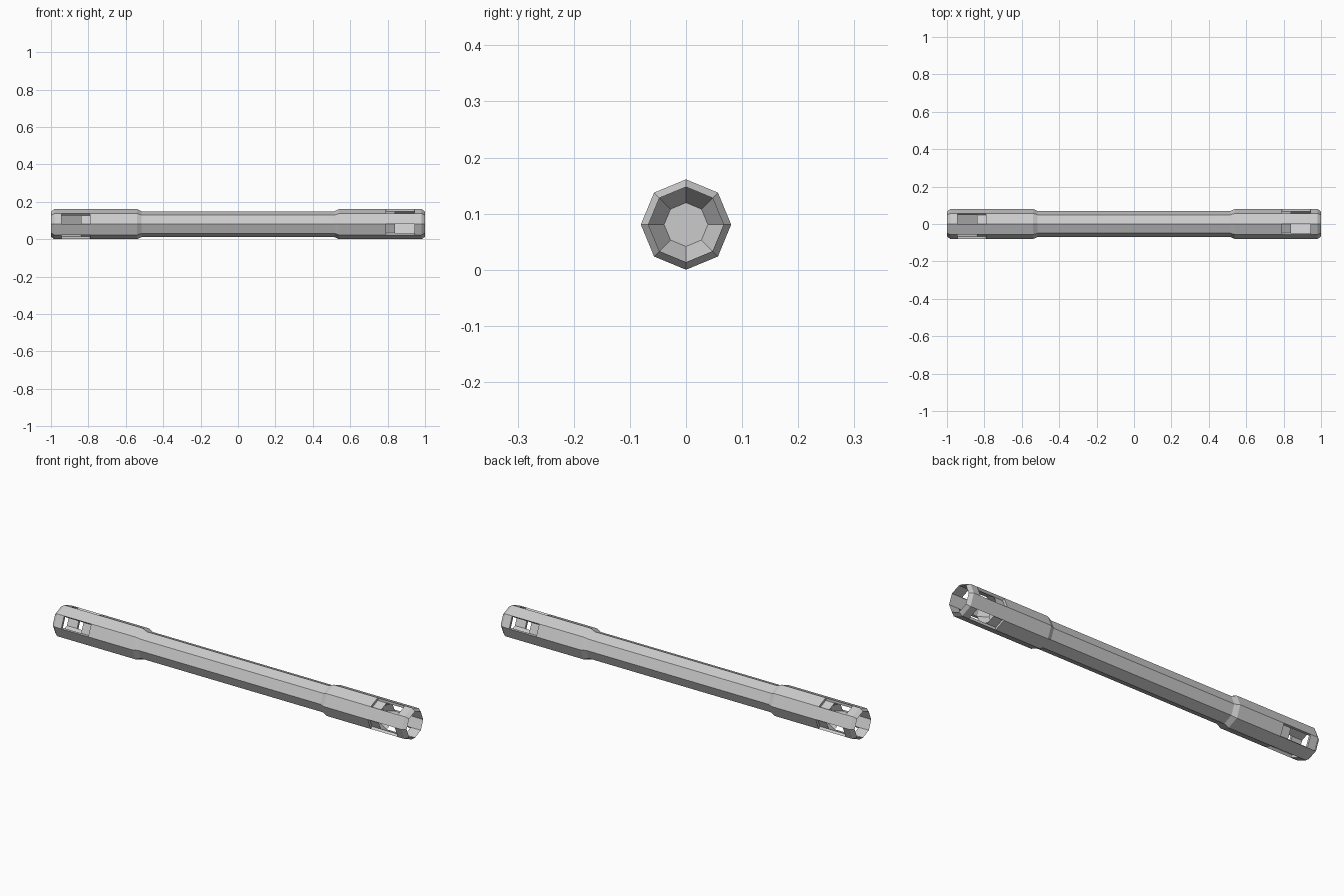
import bpy, bmesh, math

if "Cube" in bpy.data.objects:
    bpy.data.objects.remove(bpy.data.objects["Cube"])

R, BORE, MID, FLOOR, CZ = 0.0805, 0.067, 0.069, 0.039, 0.0805
bm = bmesh.new()


def ring(x, r):
    """Octagonal ring around the x axis, corners up/down/left/right."""
    return [bm.verts.new((x, r * math.cos(k * math.pi / 4), CZ + r * math.sin(k * math.pi / 4)))
            for k in range(8)]


def bridge(a, b, faces=range(8)):
    for k in faces:
        j = (k + 1) % 8
        bm.faces.new((a[k], a[j], b[j], b[k]))


def end(s, windows):
    """Hollow socket end with four alternate windows; returns its shaft ring."""
    solid = [k for k in range(8) if k not in windows]
    shaft = ring(s * 0.515, MID)
    shoulder = ring(s * 0.54, R)
    out_a, out_b = ring(s * 0.79, R), ring(s * 0.943, R)
    chamfer, mouth = ring(s * 0.982, R), ring(s, BORE)
    in_b, in_a = ring(s * 0.943, BORE), ring(s * 0.84, BORE)
    shelf, base = ring(s * 0.79, BORE), ring(s * 0.795, FLOOR)
    # outer skin, rim and bore
    bridge(shaft, shoulder)
    bridge(shoulder, out_a)
    bridge(out_a, out_b, solid)
    bridge(out_b, chamfer)
    bridge(chamfer, mouth)
    bridge(mouth, in_b)
    bridge(in_b, in_a, solid)
    # funnel bottom of the socket
    bridge(in_a, base)
    bm.faces.new(base)
    # window recess: shelf, end walls, side walls
    bridge(in_a, shelf, windows)
    bridge(out_a, shelf, windows)
    bridge(out_b, in_b, windows)
    for k in windows:
        for c in (k, (k + 1) % 8):
            bm.faces.new((out_a[c], out_b[c], in_b[c], in_a[c], shelf[c]))
    return shaft


# right windows include lower front face, left windows include upper front face
right = end(1, [0, 2, 4, 6])
left = end(-1, [1, 3, 5, 7])
bridge(left, right)

bmesh.ops.recalc_face_normals(bm, faces=bm.faces)
mesh = bpy.data.meshes.new("socket_rod")
bm.to_mesh(mesh)
bm.free()
obj = bpy.data.objects.new("socket_rod", mesh)
bpy.context.collection.objects.link(obj)
